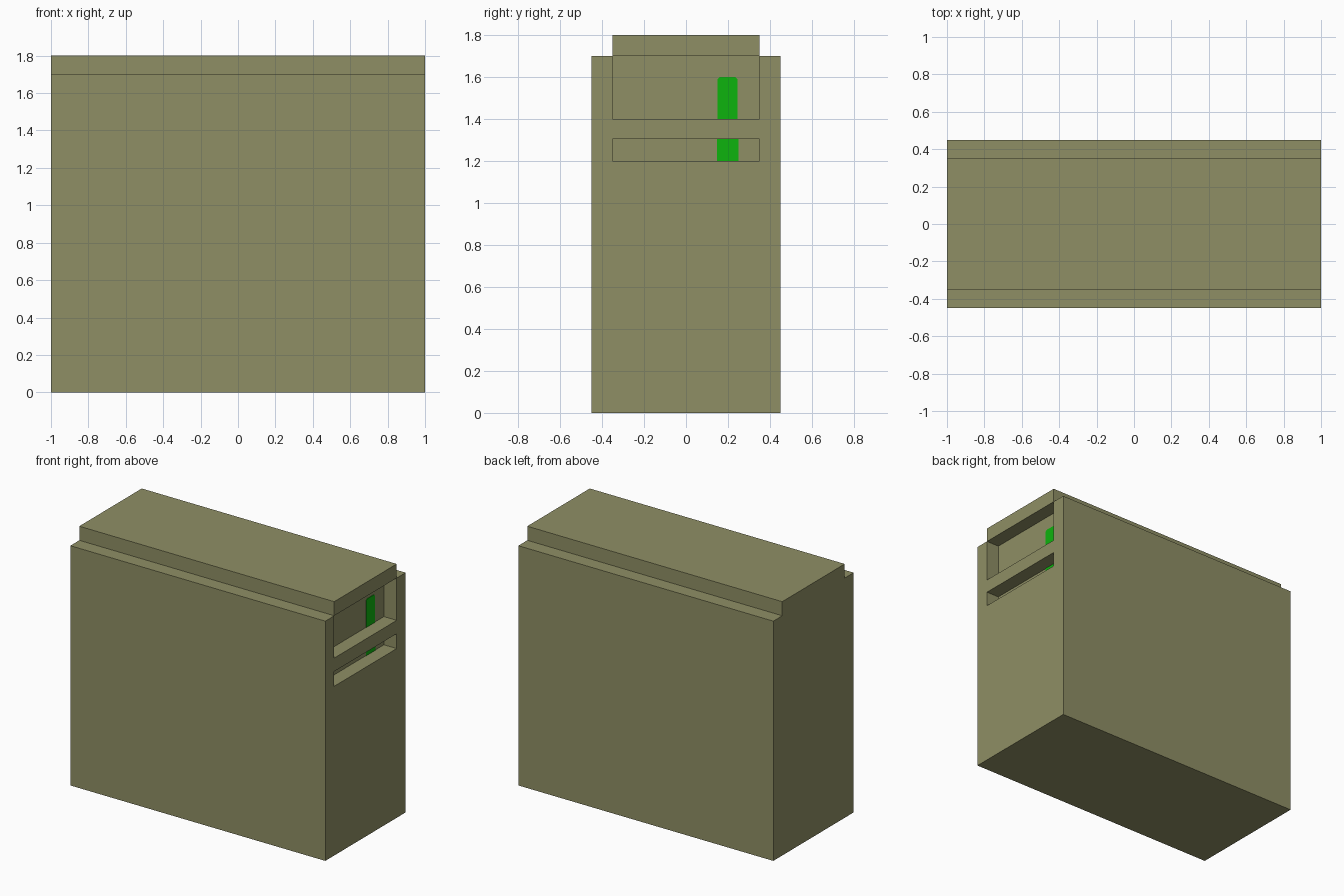
import bpy, bmesh

if "Cube" in bpy.data.objects:
    bpy.data.objects.remove(bpy.data.objects["Cube"])


def material(name, rgb):
    m = bpy.data.materials.new(name)
    m.diffuse_color = (*rgb, 1)
    m.use_nodes = True
    m.node_tree.nodes["Principled BSDF"].inputs["Base Color"].default_value = m.diffuse_color
    return m


olive = material("olive", (0.275, 0.275, 0.130))
green = material("bright_green", (0.004, 0.456, 0.004))


def prism(name, profile, x0, x1, mat):
    """Extrude a (y, z) outline along x from x0 to x1."""
    bm = bmesh.new()
    face = bm.faces.new([bm.verts.new((x0, y, z)) for y, z in profile])
    ext = bmesh.ops.extrude_face_region(bm, geom=[face])
    moved = [v for v in ext["geom"] if isinstance(v, bmesh.types.BMVert)]
    bmesh.ops.translate(bm, vec=(x1 - x0, 0, 0), verts=moved)
    bmesh.ops.recalc_face_normals(bm, faces=bm.faces)
    mesh = bpy.data.meshes.new(name)
    bm.to_mesh(mesh)
    bm.free()
    mesh.materials.append(mat)
    ob = bpy.data.objects.new(name, mesh)
    bpy.context.collection.objects.link(ob)
    return ob


def rect(y0, y1, z0, z1):
    return [(y0, z0), (y1, z0), (y1, z1), (y0, z1)]


# Cabinet body with a narrower raised top
half = [(0.45, 0), (0.45, 1.7), (0.35, 1.7), (0.35, 1.8)]
body = prism("cabinet_body", half + [(-y, z) for y, z in reversed(half)], -1, 1, olive)

# Two pockets cut into the right end
for name, z0, z1 in (("display_recess", 1.4, 1.7), ("lower_slot", 1.2, 1.305)):
    cutter = prism(name + "_cutter", rect(-0.35, 0.35, z0, z1), 0.9, 1.1, olive)
    mod = body.modifiers.new(name, "BOOLEAN")
    mod.operation = "DIFFERENCE"
    mod.solver = "EXACT"
    mod.object = cutter
    bpy.context.view_layer.objects.active = body
    bpy.ops.object.modifier_apply(modifier=name)
    bpy.data.objects.remove(cutter)

# Green strips on the back walls of the pockets
prism("upper_green_strip",
      [(0.15, 1.4), (0.245, 1.4), (0.245, 1.59), (0.235, 1.6), (0.16, 1.6), (0.15, 1.59)],
      0.898, 0.903, green)
prism("lower_green_strip", rect(0.147, 0.25, 1.2, 1.305), 0.898, 0.903, green)
